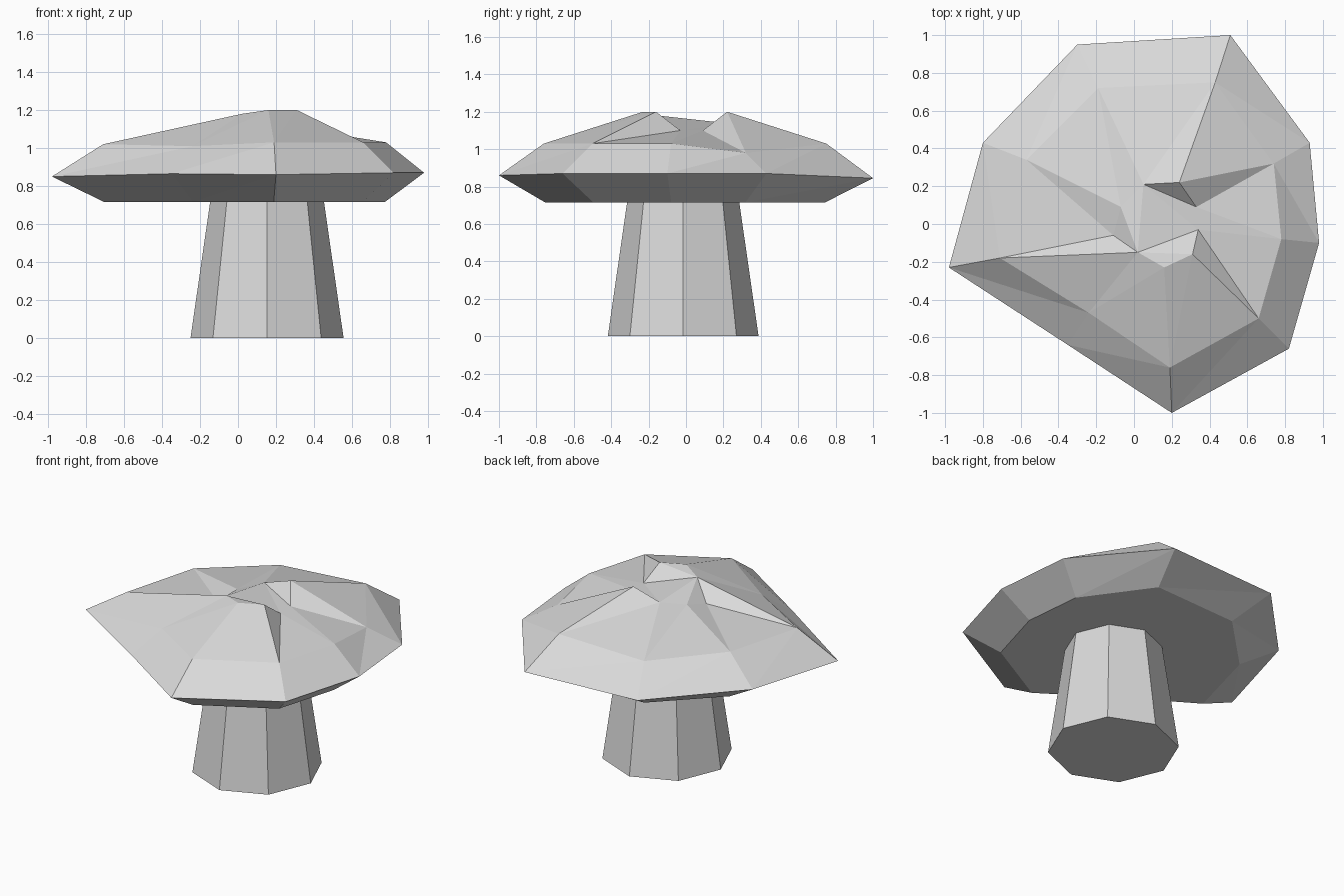
import bpy, bmesh, math

if "Cube" in bpy.data.objects:
    bpy.data.objects.remove(bpy.data.objects["Cube"])

grey = bpy.data.materials.new("light_grey")
grey.diffuse_color = (0.7, 0.7, 0.7, 1)
grey.use_nodes = True
grey.node_tree.nodes["Principled BSDF"].inputs["Base Color"].default_value = grey.diffuse_color


def add_object(name, bm):
    bmesh.ops.recalc_face_normals(bm, faces=bm.faces)
    mesh = bpy.data.meshes.new(name)
    bm.to_mesh(mesh)
    bm.free()
    mesh.materials.append(grey)
    obj = bpy.data.objects.new(name, mesh)
    bpy.context.collection.objects.link(obj)
    return obj


# Cap: irregular nine-sided rings, counter-clockwise from the right
rim = [(.98, -.10, .87), (.93, .43, .87), (.51, 1.0, .845),
       (-.30, .95, .85), (-.80, .43, .86), (-.98, -.23, .85),
       (-.35, -.64, .865), (.20, -1.0, .86), (.82, -.66, .87)]
shoulder = [(.78, -.08, 1.03), (.74, .32, .98), (.43, .75, 1.03),
            (-.19, .72, 1.0), (-.57, .34, 1.02), (-.71, -.18, 1.02),
            (-.24, -.47, 1.01), (.19, -.76, 1.03), (.66, -.50, 1.03)]
crown = [(.34, -.03, 1.10), (.33, .09, 1.10), (.24, .22, 1.20),
         (.05, .21, 1.14), (-.07, .09, 1.11), (-.11, -.06, 1.07),
         (.02, -.15, 1.18), (.16, -.23, 1.20), (.31, -.16, 1.20)]
underside = [(x * 0.99, y * 0.99, .715) for x, y, z in shoulder]

bm = bmesh.new()
rings = [[bm.verts.new(p) for p in ring]
         for ring in (underside, rim, shoulder, crown)]
for low, high in zip(rings, rings[1:]):
    for i in range(9):
        j = (i + 1) % 9
        bm.faces.new((low[i], low[j], high[j]))
        bm.faces.new((low[i], high[j], high[i]))
bm.faces.new(rings[0][::-1])
# Creased, dented top of the cap
for tri in ((1, 2, 3), (0, 1, 3), (0, 3, 6), (3, 4, 6),
            (4, 5, 6), (6, 8, 0), (6, 7, 8)):
    bm.faces.new([rings[3][k] for k in tri])
add_object("mushroom_cap", bm)

# Stem: tapered octagon, set off centre, reaching just inside the cap
bm = bmesh.new()
levels = [[bm.verts.new((.153 + r * math.cos(k * math.pi / 4),
                         -.015 + r * math.sin(k * math.pi / 4), z))
           for k in range(8)] for r, z in ((.403, 0), (.295, .75))]
for k in range(8):
    n = (k + 1) % 8
    bm.faces.new((levels[0][k], levels[0][n], levels[1][n], levels[1][k]))
bm.faces.new(levels[0][::-1])
bm.faces.new(levels[1])
add_object("mushroom_stem", bm)
